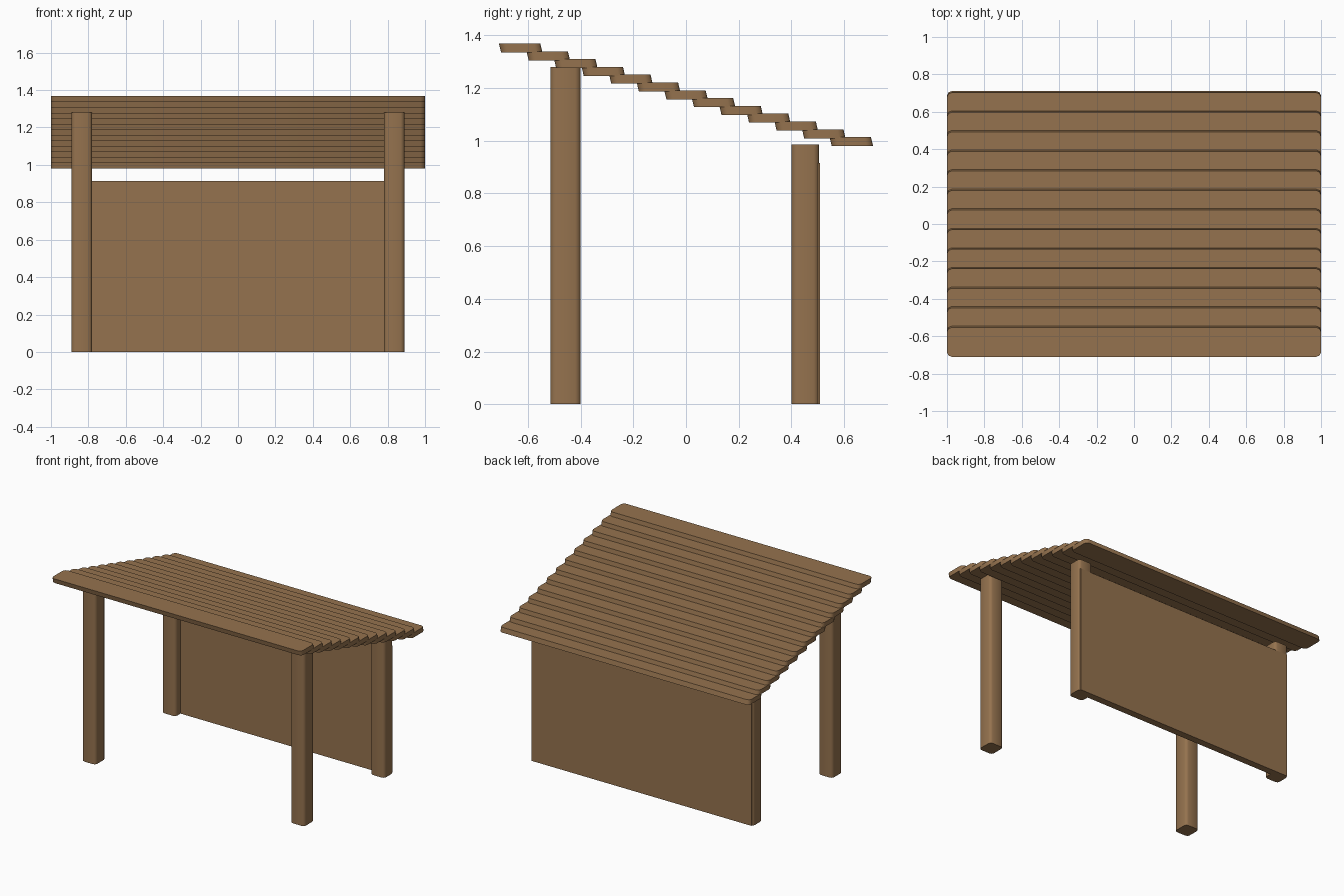
import bpy, bmesh, math

if "Cube" in bpy.data.objects:
    bpy.data.objects.remove(bpy.data.objects["Cube"])

wood = bpy.data.materials.new("brown wood")
wood.diffuse_color = (0.30, 0.17, 0.077, 1)
wood.use_nodes = True
wood.node_tree.nodes["Principled BSDF"].inputs["Base Color"].default_value = wood.diffuse_color


def block(name, x0, x1, y0, y1, z0, z1, round_r=0.0, shear=0.0):
    """Box with rounded upright edges; shear shifts the bottom along y."""
    bm = bmesh.new()
    bmesh.ops.create_cube(bm, size=1)
    for v in bm.verts:
        v.co.x = x1 if v.co.x > 0 else x0
        v.co.y = y1 if v.co.y > 0 else y0
        v.co.z = z1 if v.co.z > 0 else z0
    if round_r:
        upright = [e for e in bm.edges
                   if abs(e.verts[0].co.z - e.verts[1].co.z) > 1e-4]
        bmesh.ops.bevel(bm, geom=upright, offset=round_r, segments=2,
                        profile=0.5, affect='EDGES')
    for v in bm.verts:
        if v.co.z < (z0 + z1) / 2:
            v.co.y += shear
    bmesh.ops.recalc_face_normals(bm, faces=bm.faces)
    mesh = bpy.data.meshes.new(name)
    bm.to_mesh(mesh)
    bm.free()
    mesh.materials.append(wood)
    ob = bpy.data.objects.new(name, mesh)
    bpy.context.collection.objects.link(ob)
    bpy.ops.object.select_all(action='DESELECT')
    ob.select_set(True)
    bpy.context.view_layer.objects.active = ob
    bpy.ops.object.shade_smooth_by_angle(angle=math.radians(50))
    return ob


# Roof: overlapping slats stepping down towards the back
SLATS = 13
for i in range(SLATS):
    y = -0.71 + 0.1046 * i
    z = 1.335 - 0.0296 * i
    block(f"roof_slat_{i + 1}", -1, 1, y, y + 0.157, z, z + 0.034, 0.025, 0.008)

# Posts: tall pair in front, short pair behind
for side, x0 in (("left", -0.89), ("right", 0.78)):
    block(f"front_post_{side}", x0, x0 + 0.11, -0.515, -0.40, 0, 1.28, 0.02)
    block(f"back_post_{side}", x0, x0 + 0.11, 0.40, 0.505, 0, 0.985, 0.02)

# Back wall between and over the back posts
block("back_wall", -0.88, 0.88, 0.457, 0.508, 0, 0.915)
